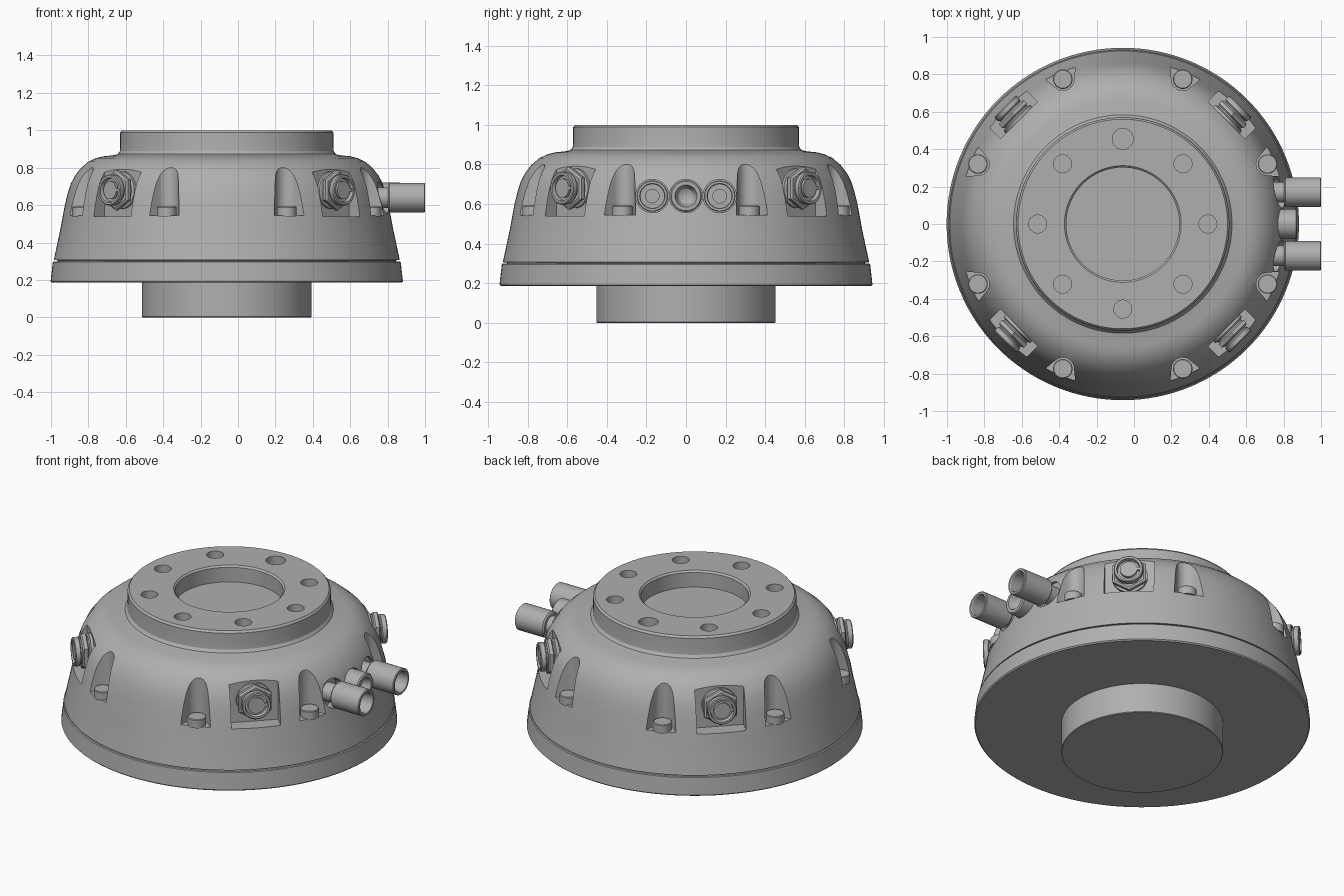
import bpy, bmesh, math
from mathutils import Matrix

cube = bpy.data.objects.get("Cube")
if cube:
    bpy.data.objects.remove(cube)

CENTRE_X = -0.06
grey = bpy.data.materials.new("cast metal grey")
grey.use_nodes = True
colour = (0.43, 0.43, 0.43, 1)
grey.diffuse_color = colour
grey.node_tree.nodes["Principled BSDF"].inputs["Base Color"].default_value = colour


def finish(name, bm):
    bmesh.ops.remove_doubles(bm, verts=bm.verts, dist=1e-5)
    bmesh.ops.recalc_face_normals(bm, faces=bm.faces)
    mesh = bpy.data.meshes.new(name)
    bm.to_mesh(mesh)
    bm.free()
    mesh.materials.append(grey)
    ob = bpy.data.objects.new(name, mesh)
    ob.location.x = CENTRE_X
    bpy.context.collection.objects.link(ob)
    return ob


def lathe(name, profile, segments=48, matrix=Matrix()):
    """Spin (radius, height) points about the z axis, then place the result."""
    bm = bmesh.new()
    rings = []
    for r, z in profile:
        if r == 0:
            rings.append([bm.verts.new((0, 0, z))] * segments)
        else:
            turn = [math.tau * i / segments for i in range(segments)]
            rings.append([bm.verts.new((r * math.cos(a), r * math.sin(a), z)) for a in turn])
    for low, high in zip(rings, rings[1:]):
        for i in range(segments):
            j = (i + 1) % segments
            bm.faces.new(list(dict.fromkeys((low[i], low[j], high[j], high[i]))))
    bm.transform(matrix)
    return finish(name, bm)


def prism(name, outline, z0, z1, matrix=Matrix()):
    bm = bmesh.new()
    face = bm.faces.new([bm.verts.new((x, y, z0)) for x, y in outline])
    top = bmesh.ops.extrude_face_region(bm, geom=[face])["geom"]
    verts = [v for v in top if isinstance(v, bmesh.types.BMVert)]
    bmesh.ops.translate(bm, verts=verts, vec=(0, 0, z1 - z0))
    bm.transform(matrix)
    return finish(name, bm)


def rod(r, z0, z1):
    return [(0, z0), (r, z0), (r, z1), (0, z1)]


def outward(angle, height, y=0):
    """Frame whose z axis points radially out of the housing."""
    return (Matrix.Rotation(math.radians(angle), 4, 'Z')
            @ Matrix.Translation((0, y, height)) @ Matrix.Rotation(math.pi / 2, 4, 'Y'))


# Base plate with the round spigot below it
lathe("base_plate", [(0, 0), (0.45, 0), (0.453, 0.004), (0.453, 0.185), (0.935, 0.185),
                     (0.942, 0.192), (0.93, 0.295), (0.925, 0.299), (0, 0.299)], 128)

# Domed housing with raised mounting flange and central bore
body = lathe("housing", [
    (0, 0.297), (0.905, 0.297), (0.905, 0.305), (0.925, 0.306), (0.89, 0.47), (0.866, 0.6),
    (0.85, 0.665), (0.834, 0.715), (0.812, 0.757), (0.78, 0.798), (0.74, 0.832),
    (0.7, 0.851), (0.66, 0.861), (0.61, 0.866), (0.584, 0.872), (0.572, 0.888),
    (0.57, 0.91), (0.57, 0.988), (0.56, 1.0), (0.312, 1.0), (0.302, 0.99),
    (0.302, 0.9), (0, 0.9)], 128)

# Cutters: flange holes, flared bolt pockets, square connector pockets
cutters = []
for k in range(8):
    turn = Matrix.Rotation(math.radians(45 * k), 4, 'Z')
    radius = 0.056 if k == 2 else 0.048
    cutters.append(lathe("hole_cutter", rod(radius, 0.93, 1.1), 32,
                         turn @ Matrix.Translation((0.455, 0, 0))))
    arc = [math.radians(115 + 13 * i) for i in range(11)]
    outline = [(0.837 + 0.06 * math.cos(a), 0.06 * math.sin(a)) for a in arc]
    outline += [(0.88, -0.09), (1.1, -0.18), (1.1, 0.18), (0.88, 0.09)]
    pocket_turn = Matrix.Rotation(math.radians(45 * k + 22.5), 4, 'Z')
    cutters.append(prism("pocket_cutter", outline, 0.545, 1.0, pocket_turn))
for k in range(4):
    cutters.append(prism("connector_cutter",
                         [(0.785, -0.14), (1.1, -0.14), (1.1, 0.14), (0.785, 0.14)], 0.54, 0.95,
                         Matrix.Rotation(math.radians(45 + 90 * k), 4, 'Z')))

# Side port recess, three overlapping round seats
for y in (-0.17, 0, 0.17):
    cutters.append(lathe("port_cutter", rod(0.084, 0.79, 1.1), 40, outward(0, 0.64, y)))

for cutter in cutters:
    cutter.hide_render = True
    mod = body.modifiers.new("cut", 'BOOLEAN')
    mod.operation, mod.solver, mod.object = 'DIFFERENCE', 'EXACT', cutter
carved = bpy.data.meshes.new_from_object(
    body.evaluated_get(bpy.context.evaluated_depsgraph_get()))
body.modifiers.clear()
body.data = carved
for cutter in cutters:
    bpy.data.objects.remove(cutter)

# Bolt heads in the pockets
for k in range(8):
    spot = Matrix.Rotation(math.radians(45 * k + 22.5), 4, 'Z') @ Matrix.Translation((0.838, 0, 0))
    lathe("bolt_head", [(0, 0.54), (0.052, 0.54), (0.052, 0.588), (0.048, 0.592), (0, 0.592)],
          32, spot)

# Four threaded connectors: hex nut, collar, socket with inner plug
for k in range(4):
    frame = outward(45 + 90 * k, 0.68)
    lathe("connector_collar", [(0, 0.77), (0.1, 0.77), (0.1, 0.8), (0.085, 0.806),
                               (0.085, 0.815), (0, 0.815)], 40, frame)
    lathe("connector_nut", [(0, 0.812), (0.095, 0.812), (0.108, 0.82), (0.108, 0.84),
                            (0.095, 0.848), (0, 0.848)], 6, frame)
    lathe("connector_socket", [(0, 0.84), (0.075, 0.84), (0.075, 0.855), (0.083, 0.86),
                               (0.083, 0.885), (0.078, 0.89), (0.066, 0.89), (0.062, 0.868),
                               (0, 0.868)], 40, frame)
    lathe("connector_plug", rod(0.048, 0.86, 0.884), 32, frame)
    prism("connector_key", [(-0.008, 0.03), (0.008, 0.03), (0.008, 0.064), (-0.008, 0.064)],
          0.86, 0.884, frame)

# Pair of hollow side tubes on short necks
for y in (-0.17, 0.17):
    frame = outward(0, 0.64, y)
    lathe("tube_neck", rod(0.055, 0.77, 0.87), 40, frame)
    lathe("side_tube", [(0, 0.862), (0.07, 0.862), (0.079, 0.87), (0.079, 1.056), (0.075, 1.06),
                        (0.064, 1.06), (0.06, 1.054), (0.06, 0.96), (0.034, 0.96),
                        (0.034, 0.93), (0, 0.93)], 48, frame)

# Central port ring with a conical seat
lathe("centre_port", [(0, 0.78), (0.08, 0.78), (0.08, 0.925), (0.074, 0.932), (0.056, 0.932),
                      (0.044, 0.9), (0.038, 0.89), (0, 0.87)], 40, outward(0, 0.64))

# Smooth curved surfaces, keep edges crisp
for ob in bpy.context.scene.objects:
    ob.select_set(ob.type == 'MESH')
    if ob.type == 'MESH':
        bpy.context.view_layer.objects.active = ob
bpy.ops.object.shade_smooth_by_angle(angle=math.radians(28))
